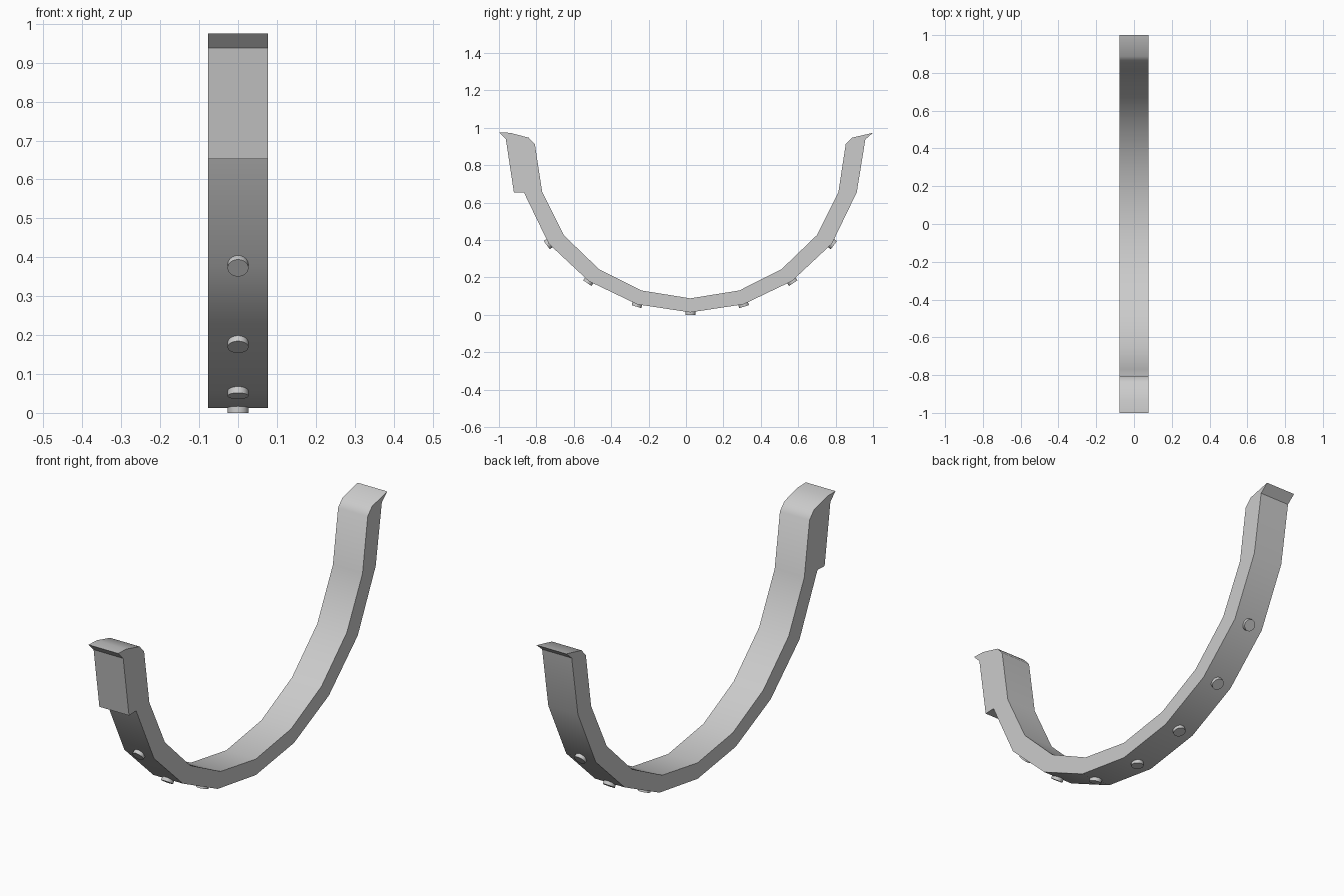
import bpy, bmesh, math
from mathutils import Vector

if "Cube" in bpy.data.objects:
    bpy.data.objects.remove(bpy.data.objects["Cube"])

HALF_W = 0.077   # half width of the strap along x
CY = 0.023       # symmetry axis of the arc along y

# Half profiles (distance from arc axis, height), from the bottom centre upwards
inner = [(0.262, 0.130), (0.488, 0.244), (0.676, 0.425), (0.792, 0.657), (0.831, 0.912), (0.864, 0.947)]
outer = [(0.284, 0.056), (0.543, 0.180), (0.757, 0.380), (0.890, 0.655)]
right_tip = [(0.977, 0.973), (0.936, 0.938)]


def right(pts):
    return [(CY + d, z) for d, z in pts]


def left(pts):
    return [(CY - d, z) for d, z in pts]


def finish(ob):
    bpy.ops.object.select_all(action='DESELECT')
    ob.select_set(True)
    bpy.context.view_layer.objects.active = ob
    bpy.ops.object.shade_smooth_by_angle(angle=math.radians(35))


def make_object(name, bm):
    bmesh.ops.recalc_face_normals(bm, faces=bm.faces)
    me = bpy.data.meshes.new(name)
    bm.to_mesh(me)
    bm.free()
    ob = bpy.data.objects.new(name, me)
    bpy.context.collection.objects.link(ob)
    finish(ob)
    return ob


# Curved strap: closed side profile, thickened clip block on the front end
left_end = [(-0.94, 0.973), (-1.0, 0.975), (-0.963, 0.938), (-0.920, 0.653)]
profile = ([(CY, 0.088)] + right(inner) + right(right_tip) + right(outer)[::-1]
           + [(CY, 0.013)] + left(outer) + left_end[::-1] + left(inner)[::-1])
bm = bmesh.new()
face = bm.faces.new([bm.verts.new((-HALF_W, y, z)) for y, z in profile])
ext = bmesh.ops.extrude_face_region(bm, geom=[face], use_keep_orig=True)
moved = [g for g in ext['geom'] if isinstance(g, bmesh.types.BMVert)]
bmesh.ops.translate(bm, verts=moved, vec=(2 * HALF_W, 0, 0))
make_object("curved_strap", bm)


# Small round studs along the outside bends
def stud(index, y, z, normal):
    bm = bmesh.new()
    bmesh.ops.create_cone(bm, cap_ends=True, segments=24, radius1=0.027, radius2=0.027, depth=0.024)
    ob = make_object(f"stud_{index}", bm)
    ob.rotation_euler = normal.to_track_quat('Z', 'Y').to_euler()
    ob.location = Vector((0, y, z)) + normal * 0.001


arc = left(outer)[::-1] + [(CY, 0.013)] + right(outer)
for i in range(1, len(arc) - 1):
    (y0, z0), (y1, z1) = arc[i - 1], arc[i + 1]
    stud(i, *arc[i], Vector((0, z1 - z0, y0 - y1)).normalized())
